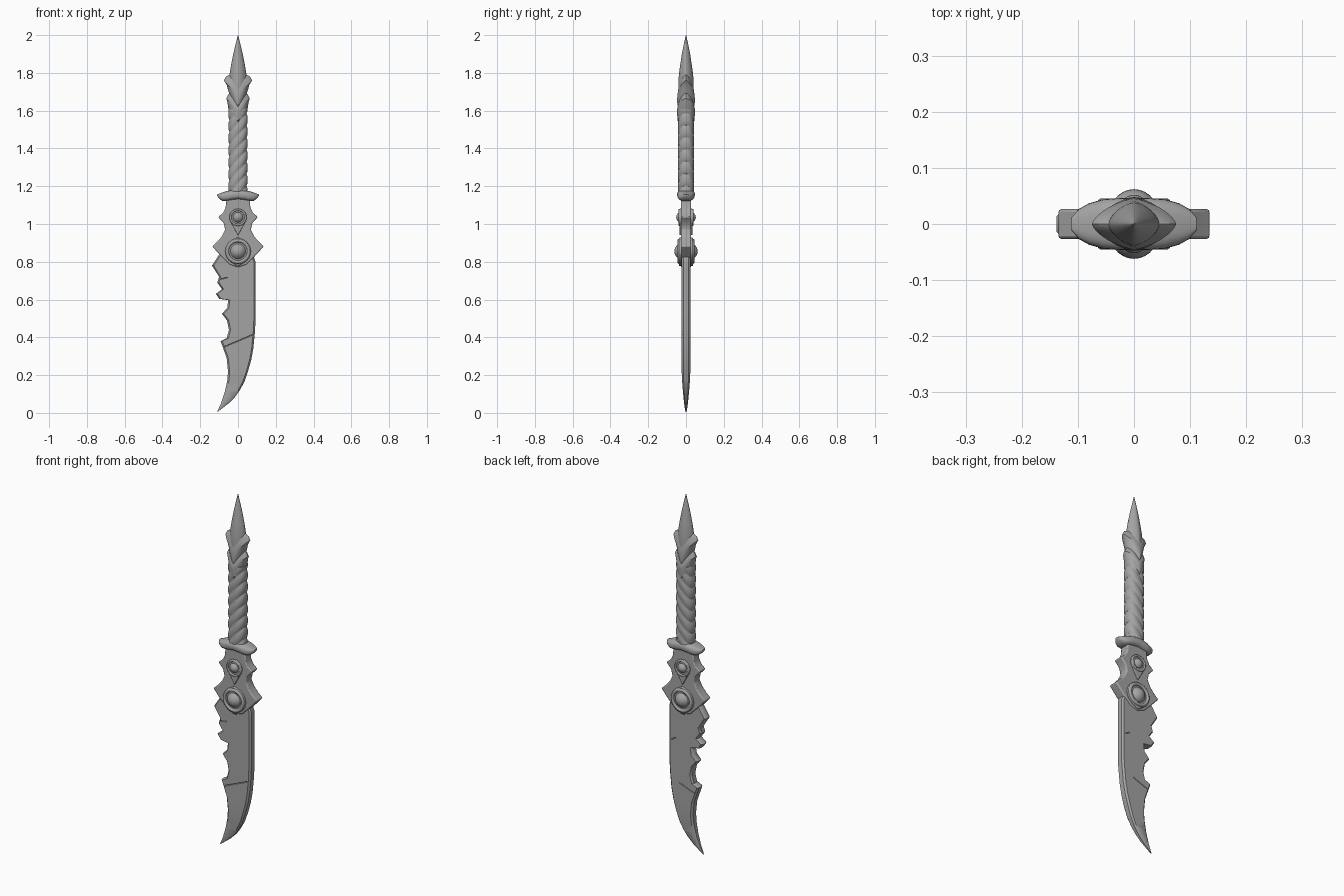
import bpy, bmesh, math

if "Cube" in bpy.data.objects:
    bpy.data.objects.remove(bpy.data.objects["Cube"])

# Dark worn metal shared by every part
metal = bpy.data.materials.new("dark_grey")
metal.diffuse_color = (.37, .37, .37, 1)
metal.use_nodes = True
metal.node_tree.nodes["Principled BSDF"].inputs["Base Color"].default_value = metal.diffuse_color


def finish(name, bm, angle=35):
    bmesh.ops.recalc_face_normals(bm, faces=bm.faces)
    me = bpy.data.meshes.new(name)
    bm.to_mesh(me)
    bm.free()
    ob = bpy.data.objects.new(name, me)
    bpy.context.collection.objects.link(ob)
    smooth(ob, angle)
    return ob


def smooth(ob, angle=35):
    ob.data.materials.append(metal)
    bpy.ops.object.select_all(action='DESELECT')
    ob.select_set(True)
    bpy.context.view_layer.objects.active = ob
    bpy.ops.object.shade_smooth_by_angle(angle=math.radians(angle))


def loft(name, rings, angle=35):
    """Skin a list of equal-length point rings and cap both ends."""
    bm = bmesh.new()
    vs = [[bm.verts.new(p) for p in r] for r in rings]
    n = len(vs[0])
    for a, b in zip(vs, vs[1:]):
        for i in range(n):
            j = (i + 1) % n
            bm.faces.new((a[i], a[j], b[j], b[i]))
    bm.faces.new(vs[0])
    bm.faces.new(vs[-1])
    return finish(name, bm, angle)


def oval(a, b, p=2.0, n=32):
    """Superellipse: p = 2 is an ellipse, lower is diamond-like."""
    out = []
    for i in range(n):
        t = 2 * math.pi * i / n
        c, s = math.cos(t), math.sin(t)
        out.append((math.copysign(a * abs(c) ** (2 / p), c),
                    math.copysign(b * abs(s) ** (2 / p), s)))
    return out


def plate(name, half, depth, bevel):
    """Mirror a half outline (x, z) and extrude it to +-depth in y."""
    pts = half + [(-x, z) for x, z in reversed(half) if x > 0]
    bm = bmesh.new()
    f = bm.faces.new([bm.verts.new((x, -depth, z)) for x, z in pts])
    ext = bmesh.ops.extrude_face_region(bm, geom=[f])
    for v in ext['geom']:
        if isinstance(v, bmesh.types.BMVert):
            v.co.y = depth
    ob = finish(name, bm, 40)
    m = ob.modifiers.new("bevel", 'BEVEL')
    m.width, m.segments, m.limit_method = bevel, 2, 'ANGLE'
    return ob


def lerp(prof, z):
    for (x0, z0), (x1, z1) in zip(prof, prof[1:]):
        if z <= z1:
            return x0 + (x1 - x0) * (z - z0) / (z1 - z0)
    return prof[-1][0]


# Blade: jagged left edge and curved right edge, thick in the middle
left = [(-.111, .005), (-.09, .05), (-.07, .11), (-.057, .17), (-.053, .22),
        (-.06, .29), (-.092, .38), (-.06, .395), (-.048, .44), (-.058, .49),
        (-.085, .525), (-.057, .555), (-.052, .597), (-.10, .604), (-.117, .63),
        (-.085, .655), (-.11, .69), (-.10, .72), (-.138, .78), (-.105, .83), (-.06, .9)]
right = [(-.109, .005), (-.085, .023), (-.05, .05), (-.015, .085), (.01, .12), (.034, .165),
         (.053, .22), (.07, .28), (.081, .34), (.09, .43), (.093, .5), (.093, .8), (.06, .9)]
rings = []
for z in sorted({z for _, z in left + right}):
    xl, xr = lerp(left, z), lerp(right, z)
    t = .023 * min(1, (z / .2) ** .6)
    k = min(.009, .3 * (xr - xl))
    e = t * .6
    rings.append([(xl, -e, z), (xl + k, -t, z), (xr - k, -t, z), (xr, -e, z),
                  (xr, e, z), (xr - k, t, z), (xl + k, t, z), (xl, e, z)])
blade = loft("blade", rings, 40)

# Shallow battle scratches in both blade faces: x, y, z, length, tilt
for x, y, z, length, tilt in [(.01, -.026, .385, .19, -23), (-.085, -.026, .71, .06, -12),
                              (.06, .026, .62, .03, 30), (-.03, .026, .36, .12, -20)]:
    bpy.ops.mesh.primitive_cube_add(size=1, location=(x, y, z),
                                    rotation=(math.pi / 4, math.radians(tilt), 0))
    cut = bpy.context.object
    cut.name = "scratch_cutter"
    cut.data.materials.append(metal)
    cut.scale = (length, .0075, .0075)
    cut.hide_render = True
    cut.hide_set(True)
    m = blade.modifiers.new("scratch", 'BOOLEAN')
    m.operation, m.object, m.solver = 'DIFFERENCE', cut, 'EXACT'

# Spiked plate joining blade and crossguard
plate("blade_mount", [(0, .77), (.045, .785), (.085, .825), (.137, .882), (.108, .908),
                      (.085, .935), (.068, .97), (.076, 1.005), (.105, 1.037), (.078, 1.06),
                      (.066, 1.085), (.06, 1.14), (0, 1.14)], .027, .006)

# Teardrop setting for the small gem
drop = [(0, .94)] + [(.046 * math.cos(math.radians(a)), 1.035 + .046 * math.sin(math.radians(a)))
                     for a in range(-30, 90, 15)] + [(0, 1.081)]
plate("small_gem_setting", drop, .035, .004)

# Pointed backing and round settings, with gems showing on both faces
big = [(0, .775)] + [(.068 * math.cos(math.radians(a)), .855 + .068 * math.sin(math.radians(a)))
                     for a in range(-60, 75, 15)] + [(0, .93)]
plate("large_gem_setting", big, .037, .005)
for label, z, r, deep, rim, rim_y, tube in [("large", .855, .050, .062, .057, .037, .009),
                                            ("small", 1.035, .036, .052, .040, .034, .006)]:
    bpy.ops.mesh.primitive_uv_sphere_add(segments=32, ring_count=20, radius=1, location=(0, 0, z))
    gem = bpy.context.object
    gem.name = label + "_gem"
    gem.scale = (r, deep, r)
    smooth(gem, 60)
    for side in (-1, 1):
        bpy.ops.mesh.primitive_torus_add(major_radius=rim, minor_radius=tube, major_segments=36,
                                         minor_segments=10, location=(0, side * rim_y, z),
                                         rotation=(math.pi / 2, 0, 0))
        bpy.context.object.name = label + "_gem_rim"
        smooth(bpy.context.object, 60)

# Crossguard: crescent lofted along x (x, bottom, top, half depth)
half = [(0, 1.130, 1.183, .047), (.03, 1.126, 1.181, .046), (.055, 1.122, 1.175, .044),
        (.08, 1.121, 1.168, .037), (.098, 1.132, 1.161, .027), (.111, 1.150, 1.157, .012)]
stations = [(-x, b, t, d) for x, b, t, d in reversed(half[1:])] + half
loft("crossguard", [[(x, py, (b + t) / 2 + pz) for py, pz in oval(d, (t - b) / 2, 2.8, 24)]
                    for x, b, t, d in stations], 40)

# Grip: slanted overlapping wraps, mirrored front to back
rings = []
for i in range(121):
    z = 1.15 + .46 * i / 120
    ring = []
    for x, y in oval(.050, .042, 2.3, 40):
        phase = ((z - 1.0 * x) / .064) % 1
        s = .86 + .17 * math.sqrt(math.sin(math.pi * phase))
        ring.append((x * s, y * s, z))
    rings.append(ring)
loft("grip", rings, 50)


# Pommel collars: V-shaped bands whose sides sweep upward
def collar(name, rows, p):
    rings = []
    for z, lift, a, b in rows:
        rings.append([(x, y, z + lift * abs(x) / a) for x, y in oval(a, b, p)])
    return loft(name, rings, 30)


collar("lower_collar", [(1.535, .06, .044, .036), (1.545, .06, .050, .044), (1.59, .06, .057, .048),
                        (1.605, .06, .062, .047), (1.63, .055, .052, .040),
                        (1.64, .055, .044, .034)], 1.7)
collar("upper_collar", [(1.61, .08, .046, .038), (1.63, .08, .053, .046), (1.66, .075, .059, .047),
                        (1.685, .075, .075, .045), (1.71, .07, .064, .041),
                        (1.735, .055, .044, .035)], 1.5)

# Pommel spike
loft("pommel_spike", [[(x, y, z) for x, y in oval(a, b, 1.6)] for z, a, b in
                      [(1.64, .044, .038), (1.72, .048, .041), (1.79, .045, .038), (1.84, .037, .031),
                       (1.90, .025, .022), (1.96, .011, .010), (2.0, .001, .001)]], 40)
